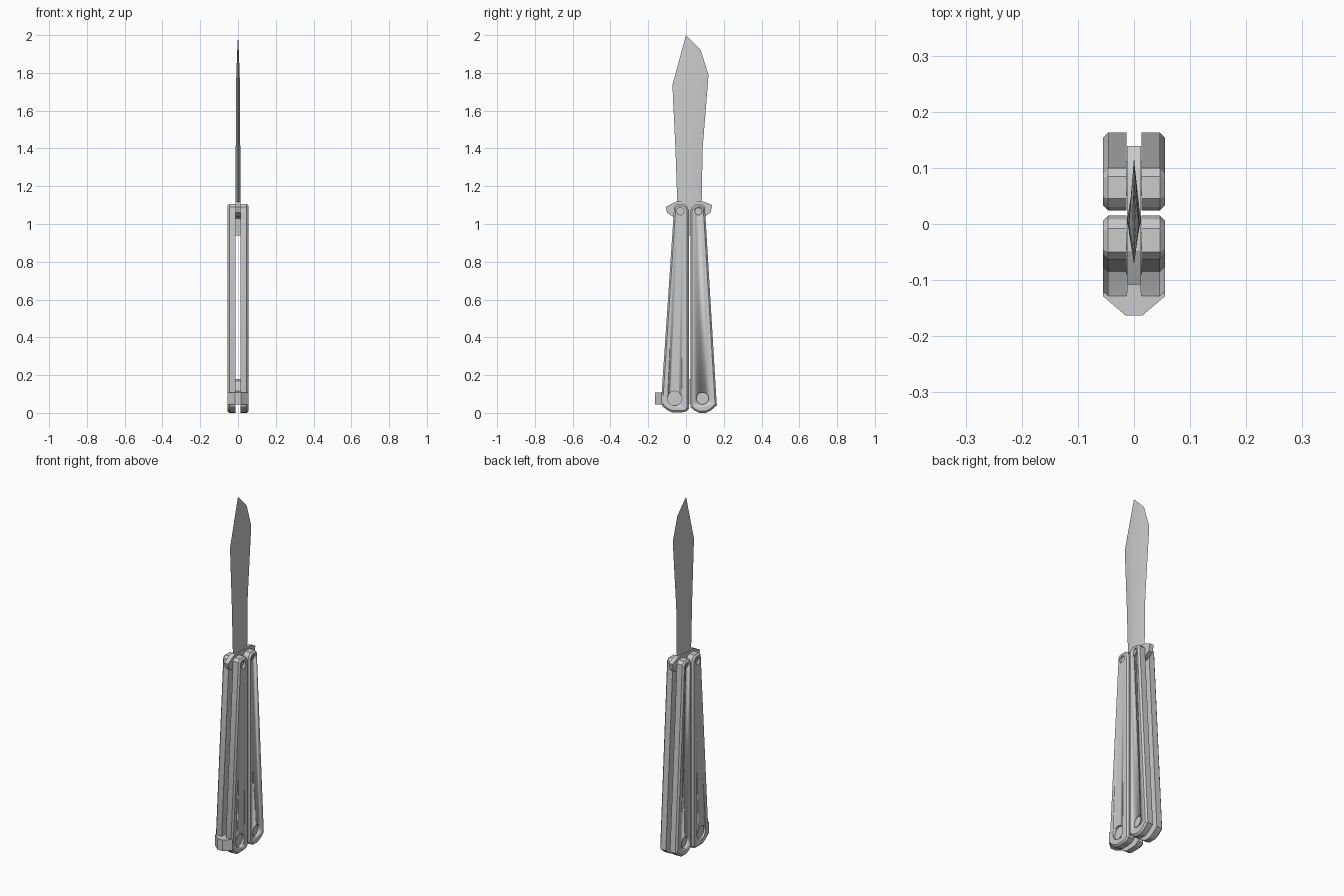
import bpy, bmesh, math

cube = bpy.data.objects.get("Cube")
if cube:
    bpy.data.objects.remove(cube, do_unlink=True)

steel = bpy.data.materials.new("brushed grey")
steel.use_nodes = True
GREY = (0.6, 0.6, 0.6, 1)
steel.diffuse_color = GREY
steel.node_tree.nodes["Principled BSDF"].inputs["Base Color"].default_value = GREY


def finish(name, bm):
    bmesh.ops.recalc_face_normals(bm, faces=bm.faces)
    mesh = bpy.data.meshes.new(name)
    bm.to_mesh(mesh)
    bm.free()
    mesh.materials.append(steel)
    ob = bpy.data.objects.new(name, mesh)
    bpy.context.collection.objects.link(ob)
    bpy.ops.object.select_all(action="DESELECT")
    ob.select_set(True)
    bpy.context.view_layer.objects.active = ob
    bpy.ops.object.shade_smooth_by_angle(angle=math.radians(25))
    return ob


def slab(name, profile, x0, x1, bevel=0):
    """Extrude a (y, z) profile along x, chamfering the x1 rim."""
    bm = bmesh.new()
    face = bm.faces.new([bm.verts.new((x0, y, z)) for y, z in profile])
    out = bmesh.ops.extrude_face_region(bm, geom=[face])["geom"]
    moved = [v for v in out if isinstance(v, bmesh.types.BMVert)]
    bmesh.ops.translate(bm, verts=moved, vec=(x1 - x0, 0, 0))
    if bevel:
        rim = [e for e in bm.edges if all(abs(v.co.x - x1) < 1e-5 for v in e.verts)]
        bmesh.ops.bevel(bm, geom=rim, offset=bevel, segments=1, affect="EDGES")
    return finish(name, bm)


def rod(name, y, z, radius, x0, x1):
    ring = [(y + radius * math.cos(a * math.tau / 24),
             z + radius * math.sin(a * math.tau / 24)) for a in range(24)]
    return slab(name, ring, x0, x1)


HALF, SLOT, PIN_Z, TOP_Z = 0.055, 0.013, 0.077, 1.067


def handle(side, profile, low_y, low_r, top_y):
    """Two mirrored scales with recessed pivot pins and an open slot."""
    scale = slab(side + "_handle", profile, SLOT, HALF, 0.009)
    for spot, y, z, r in (("lower", low_y, PIN_Z, low_r), ("upper", top_y, TOP_Z, 0.019)):
        cutter = rod(f"{side}_{spot}_cutter", y, z, r, HALF - 0.012, HALF + 0.02)
        cutter.hide_render = True
        cutter.hide_set(True)
        cutter.display_type = "WIRE"
        cut = scale.modifiers.new(spot + "_recess", "BOOLEAN")
        cut.operation, cut.solver, cut.object = "DIFFERENCE", "EXACT", cutter
        # apply so that no cutter has to stay in the scene
        bpy.context.view_layer.objects.active = scale
        scale.select_set(True)
        bpy.ops.object.modifier_apply(modifier=cut.name)
        bpy.data.objects.remove(cutter, do_unlink=True)
        rod(f"{side}_{spot}_pin", y, z, r * 0.8, -HALF + 0.01, HALF - 0.01)
    scale.modifiers.new("other_side", "MIRROR").use_axis[0] = True


handle("front", [(0.015, 0.02), (0.015, 1.07), (0.008, 1.09), (-0.008, 1.105),
                 (-0.05, 1.105), (-0.063, 1.09), (-0.132, 0.055), (-0.125, 0.035),
                 (-0.1, 0.015), (-0.075, 0.003), (-0.02, 0.003), (0, 0.008)],
       -0.06, 0.038, -0.03)
handle("back", [(0.024, 0.03), (0.024, 1.07), (0.03, 1.09), (0.045, 1.105),
                (0.085, 1.105), (0.1, 1.09), (0.163, 0.04), (0.13, 0.012),
                (0.105, 0), (0.07, 0), (0.045, 0.012)],
       0.087, 0.032, 0.066)

# Tang with guard horns, sitting in the slots
slab("tang", [(-0.048, 1.12), (-0.08, 1.105), (-0.108, 1.09), (-0.1, 1.06),
              (-0.07, 1.04), (0.0, 1.03), (0.005, 0.94), (0.035, 0.94),
              (0.04, 1.03), (0.1, 1.04), (0.13, 1.06), (0.139, 1.1),
              (0.11, 1.112), (0.085, 1.12)], -0.0125, 0.0125)

# Latch: arm through the slot and a wedge-shaped head at the front
slab("latch_arm", [(-0.15, 0.045), (-0.15, 0.108), (-0.09, 0.108),
                   (-0.02, 0.115), (-0.02, 0.045)], -0.0125, 0.0125)
slab("latch_stop", [(-0.02, 0.05), (-0.02, 0.11), (0.005, 0.17), (0.022, 0.18),
                    (0.03, 0.16), (0.03, 0.05)], -0.0125, 0.0125)
bm = bmesh.new()
head = bm.faces.new([bm.verts.new((x, y, 0.045)) for x, y in
                     ((-HALF, -0.122), (-HALF, -0.129), (-0.015, -0.163),
                      (0.015, -0.163), (HALF, -0.129), (HALF, -0.122))])
top = bmesh.ops.extrude_face_region(bm, geom=[head])["geom"]
bmesh.ops.translate(bm, verts=[v for v in top if isinstance(v, bmesh.types.BMVert)],
                    vec=(0, 0, 0.063))
finish("latch_head", bm)

# Blade: stations of (z, spine y, ridge y, edge y, half thickness)
stations = [(1.11, -0.046, 0.01, 0.083, 0.012), (1.4, -0.056, 0.005, 0.088, 0.012),
            (1.735, -0.072, 0.0, 0.115, 0.01), (1.79, -0.057, 0.0, 0.119, 0.009),
            (1.92, -0.022, 0.0, 0.078, 0.004)]
bm = bmesh.new()
rings = [[bm.verts.new(p) for p in ((0, s, z), (t, r, z), (0, e, z), (-t, r, z))]
         for z, s, r, e, t in stations]
tip = bm.verts.new((0, 0, 2))
for i in range(4):
    j = (i + 1) % 4
    for a, b in zip(rings, rings[1:]):
        bm.faces.new((a[i], a[j], b[j], b[i]))
    bm.faces.new((rings[-1][i], rings[-1][j], tip))
bm.faces.new(rings[0])
finish("blade", bm)
